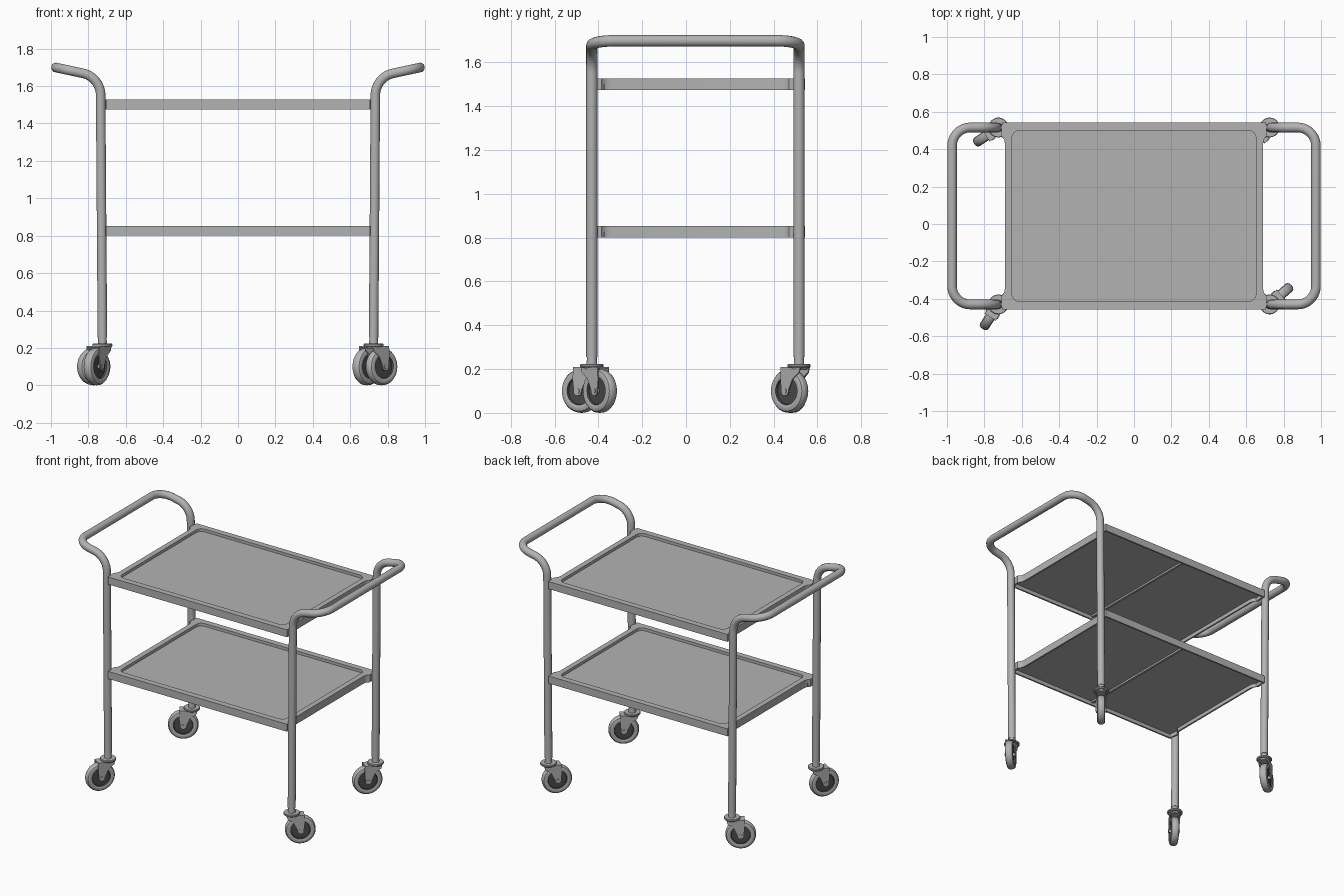
import bpy, bmesh, math
from mathutils import Vector, Matrix

if "Cube" in bpy.data.objects:
    bpy.data.objects.remove(bpy.data.objects["Cube"])

YC, YL, R = 0.043, 0.473, 0.026      # cart centre in y, half leg spacing, tube radius


def material(name, v):
    m = bpy.data.materials.new(name)
    m.diffuse_color = (v, v, v, 1)
    m.use_nodes = True
    m.node_tree.nodes["Principled BSDF"].inputs["Base Color"].default_value = m.diffuse_color
    return m


GREY = material("steel_grey", 0.45)
DARK = material("hub_dark_grey", 0.07)


def add(name, bm, mats=(GREY,), matrix=None, angle=35):
    bmesh.ops.recalc_face_normals(bm, faces=bm.faces)
    me = bpy.data.meshes.new(name)
    bm.to_mesh(me)
    bm.free()
    for m in mats:
        me.materials.append(m)
    ob = bpy.data.objects.new(name, me)
    bpy.context.collection.objects.link(ob)
    if matrix:
        ob.matrix_world = matrix
    smooth(ob, angle)
    return ob


def smooth(ob, angle=35):
    bpy.ops.object.select_all(action='DESELECT')
    ob.select_set(True)
    bpy.context.view_layer.objects.active = ob
    bpy.ops.object.shade_smooth_by_angle(angle=math.radians(angle))


def fillet(pts, radii, n=12):
    """Polyline with rounded inner corners."""
    pts = [Vector(p) for p in pts]
    out = [pts[0]]
    for i, r in enumerate(radii, 1):
        p = pts[i]
        a, b = (pts[i - 1] - p).normalized(), (pts[i + 1] - p).normalized()
        half = a.angle(b) / 2
        c = p + (a + b).normalized() * (r / math.sin(half))
        s, e = p + a * (r / math.tan(half)) - c, p + b * (r / math.tan(half)) - c
        tot = s.angle(e)
        for k in range(n + 1):
            t = k / n
            out.append(c + (s * math.sin((1 - t) * tot) + e * math.sin(t * tot)) / math.sin(tot))
    out.append(pts[-1])
    return out


def lathe(profile, axis, seg=40):
    """Revolve (along, radius) points round the Y or Z axis."""
    bm = bmesh.new()
    rings = []
    for h, r in profile:
        ring = []
        for k in range(seg):
            a = 2 * math.pi * k / seg
            x, w = r * math.cos(a), r * math.sin(a)
            ring.append(bm.verts.new((x, h, w) if axis == 'Y' else (x, w, h)))
        rings.append(ring)
    for a, b in zip(rings, rings[1:]):
        for k in range(seg):
            j = (k + 1) % seg
            bm.faces.new((a[k], a[j], b[j], b[k]))
    bm.faces.new(rings[0])
    bm.faces.new(rings[-1])
    return bm


# Bent tube frames: two legs and a push handle in one piece at each end
for side, sx in (("left", -1), ("right", 1)):
    corners = [(0.725, -1, 0.255), (0.735, -1, 1.648), (0.973, -1, 1.699),
               (0.973, 1, 1.699), (0.735, 1, 1.648), (0.725, 1, 0.255)]
    path = fillet([(sx * x, YC + y * YL, z) for x, y, z in corners], (0.12, 0.1, 0.1, 0.12))
    cu = bpy.data.curves.new(side + "_leg_and_handle_frame", 'CURVE')
    cu.dimensions = '3D'
    cu.bevel_depth, cu.bevel_resolution, cu.use_fill_caps = R, 5, True
    sp = cu.splines.new('POLY')
    sp.points.add(len(path) - 1)
    for q, p in zip(sp.points, path):
        q.co = (*p, 1)
    cu.materials.append(GREY)
    ob = bpy.data.objects.new(cu.name, cu)
    bpy.context.collection.objects.link(ob)
    bpy.ops.object.select_all(action='DESELECT')
    ob.select_set(True)
    bpy.context.view_layer.objects.active = ob
    bpy.ops.object.convert(target='MESH')
    smooth(bpy.context.view_layer.objects.active, 40)


# Trays: flared outline, raised rim, sunken floor, hollow underside
def tray(name, z0):
    top, floor, under = z0 + 0.053, z0 + 0.033, z0 + 0.027
    quad = [(0.69, 0.385), (0.693, 0.405), (0.702, 0.42), (0.712, 0.428), (0.706, 0.5)]
    outline = quad + [(-x, y) for x, y in quad[::-1]]
    outline += [(-x, -y) for x, y in outline]
    inner = []
    for cx, cy, a0 in ((1, 1, 0), (-1, 1, 90), (-1, -1, 180), (1, -1, 270)):
        for k in range(7):
            a = math.radians(a0 + 15 * k)
            inner.append((cx * 0.612 + 0.04 * math.cos(a), cy * 0.417 + 0.04 * math.sin(a)))
    bm = bmesh.new()

    def loop(pts, z, dx=0.0, dy=0.0):
        return [bm.verts.new((x - math.copysign(dx, x), YC + y - math.copysign(dy, y), z)) for x, y in pts]

    def wall(a, b):
        for k in range(len(a)):
            j = (k + 1) % len(a)
            bm.faces.new((a[k], a[j], b[j], b[k]))

    ob_, ot = loop(outline, z0), loop(outline, top)
    ub, ut = loop(outline, z0, 0.012, 0.012), loop(outline, under, 0.012, 0.012)
    it, fl = loop(inner, top), loop(inner, floor)
    for a, b in ((ob_, ot), (ob_, ub), (ub, ut), (it, fl)):
        wall(a, b)
    bm.faces.new(ut)
    bm.faces.new(fl)
    rim = [bm.edges.get((l[k], l[(k + 1) % len(l)])) for l in (ot, it) for k in range(len(l))]
    bmesh.ops.triangle_fill(bm, edges=rim, use_beauty=True, normal=(0, 0, 1))
    add(name, bm, angle=30)
    # stiffening rib across the underside
    bm = bmesh.new()
    bmesh.ops.create_cube(bm, size=1, matrix=Matrix.Translation((0, YC, under - 0.006))
                          @ Matrix.Diagonal((0.016, 0.97, 0.014, 1)))
    add(name + "_rib", bm)


tray("lower_tray", 0.80)
tray("upper_tray", 1.474)


# Swivel casters
TRAIL = 0.056
for name, sx, sy, deg in (("front_left", -1, -1, 237), ("back_left", -1, 1, 214),
                          ("front_right", 1, -1, 41), ("back_right", 1, 1, 230)):
    base = Matrix.Translation((sx * 0.725, YC + sy * YL, 0)) @ Matrix.Rotation(math.radians(deg), 4, 'Z')
    # stem, flange and swivel bearing
    add(name + "_caster_stem", lathe([(0.196, 0.034), (0.207, 0.04), (0.207, 0.05), (0.211, 0.053),
        (0.219, 0.053), (0.223, 0.05), (0.223, 0.024), (0.265, 0.022)], 'Z', 32), matrix=base)
    # wheel: rounded tyre, recessed dark hub
    half = [(0.013, 0.02), (0.013, 0.061), (0.024, 0.064), (0.027, 0.07),
            (0.027, 0.082), (0.023, 0.092), (0.013, 0.0985)]
    bm = lathe([(-h, r) for h, r in half] + [(0, 0.1)] + half[::-1], 'Y')
    for f in bm.faces:
        if max(math.hypot(v.co.x, v.co.z) for v in f.verts) < 0.0645:
            f.material_index = 1
    hub = base @ Matrix.Translation((TRAIL, 0, 0.1))
    add(name + "_wheel", bm, (GREY, DARK), hub)
    add(name + "_axle", lathe([(-0.039, 0.012), (0.039, 0.012)], 'Y', 20), matrix=hub)
    # fork: two tapered cheeks under a crown plate
    bm = bmesh.new()
    cheek = [(0.08, 0.207), (-0.035, 0.207), (-0.03, 0.185), (0.01, 0.155)]
    cheek += [(TRAIL + 0.022 * math.cos(math.radians(a)), 0.1 + 0.022 * math.sin(math.radians(a)))
              for a in range(170, 381, 21)]
    cheek += [(0.082, 0.15)]
    for y in (-0.035, 0.029):
        f = bm.faces.new([bm.verts.new((x, y, z)) for x, z in cheek])
        ext = bmesh.ops.extrude_face_region(bm, geom=[f], use_keep_orig=True)
        bmesh.ops.translate(bm, vec=(0, 0.006, 0),
                            verts=[v for v in ext["geom"] if isinstance(v, bmesh.types.BMVert)])
    bmesh.ops.create_cube(bm, size=1, matrix=Matrix.Translation((0.0225, 0, 0.206))
                          @ Matrix.Diagonal((0.115, 0.07, 0.008, 1)))
    add(name + "_fork", bm, matrix=base)
